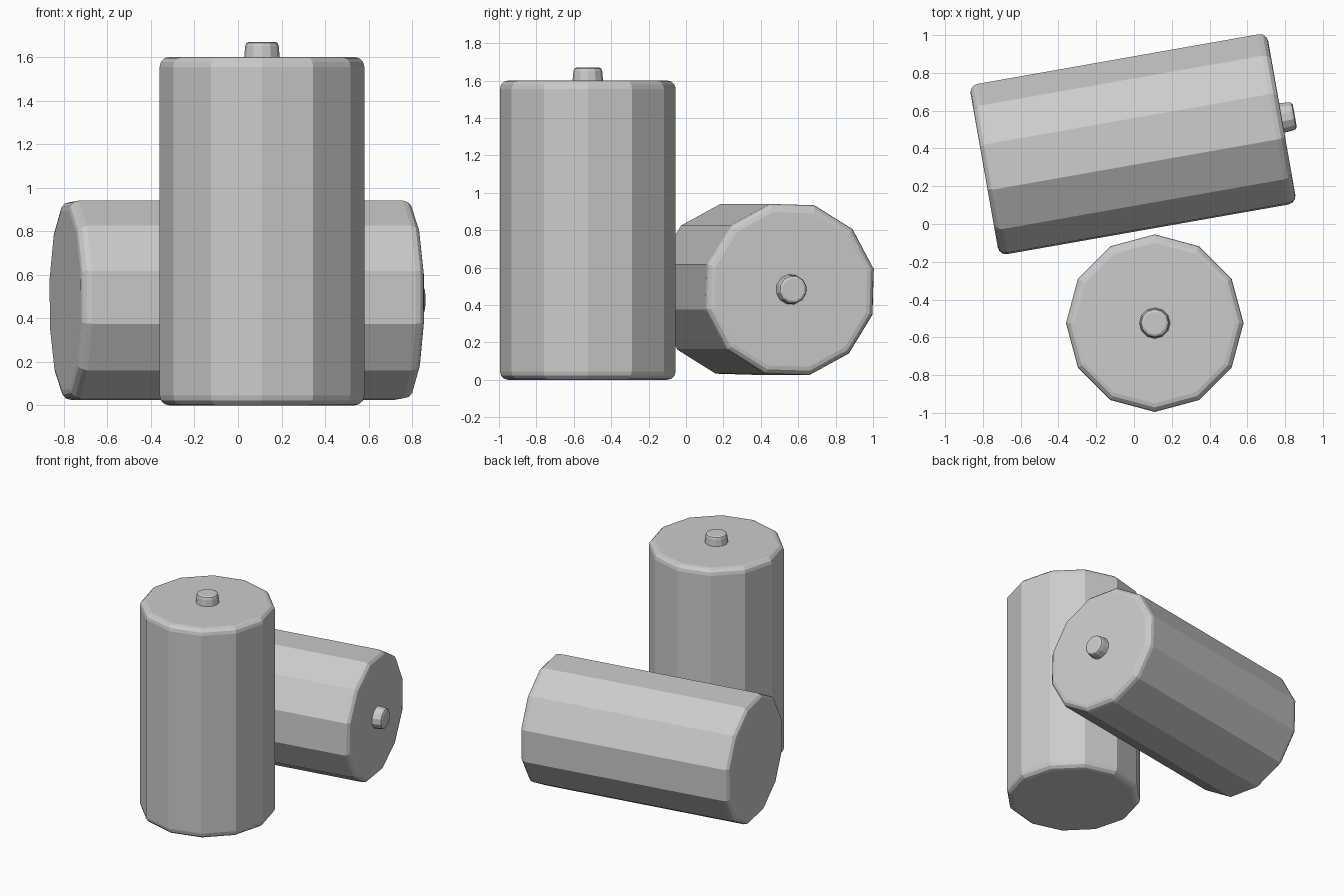
import bpy, bmesh
from math import radians, sin, cos, pi
from mathutils import Matrix, Vector

if "Cube" in bpy.data.objects:
    bpy.data.objects.remove(bpy.data.objects["Cube"])

SIDES = 12
# (radius, height) outlines: rounded body and tapered contact
BODY = [(0.425, 0), (0.446, 0.005), (0.464, 0.022), (0.47, 0.045),
        (0.47, 1.555), (0.464, 1.578), (0.446, 1.595), (0.425, 1.6)]
NUB = [(0.082, 1.595), (0.077, 1.65), (0.072, 1.664), (0.06, 1.67)]


def lathe(name, profile, matrix, roll):
    """Revolve an outline about local z, closing both ends."""
    bm = bmesh.new()
    rings = []
    for r, z in profile:
        angles = [roll + 2 * pi * i / SIDES for i in range(SIDES)]
        rings.append([bm.verts.new((r * cos(a), r * sin(a), z)) for a in angles])
    for lo, hi in zip(rings, rings[1:]):
        for i in range(SIDES):
            j = (i + 1) % SIDES
            bm.faces.new((lo[i], lo[j], hi[j], hi[i]))
    bm.faces.new(rings[0][::-1])
    bm.faces.new(rings[-1])
    mesh = bpy.data.meshes.new(name)
    bm.to_mesh(mesh)
    bm.free()
    obj = bpy.data.objects.new(name, mesh)
    obj.matrix_world = matrix
    bpy.context.collection.objects.link(obj)


def battery(prefix, matrix, roll=0.0):
    lathe(prefix + "_battery_body", BODY, matrix, roll)
    lathe(prefix + "_battery_contact", NUB, matrix, roll)


# Upright battery
battery("standing", Matrix.Translation((0.11, -0.525, 0)))

# Battery on its side, turned 10 degrees about z
turn = radians(10)
axis = Vector((cos(turn), sin(turn), 0))
side = Vector((-sin(turn), cos(turn), 0))
frame = Matrix((side, Vector((0, 0, 1)), axis)).transposed().to_4x4()
base = axis * -0.732 + side * 0.417 + Vector((0, 0, 0.483))
battery("lying", Matrix.Translation(base) @ frame, radians(13.3))
